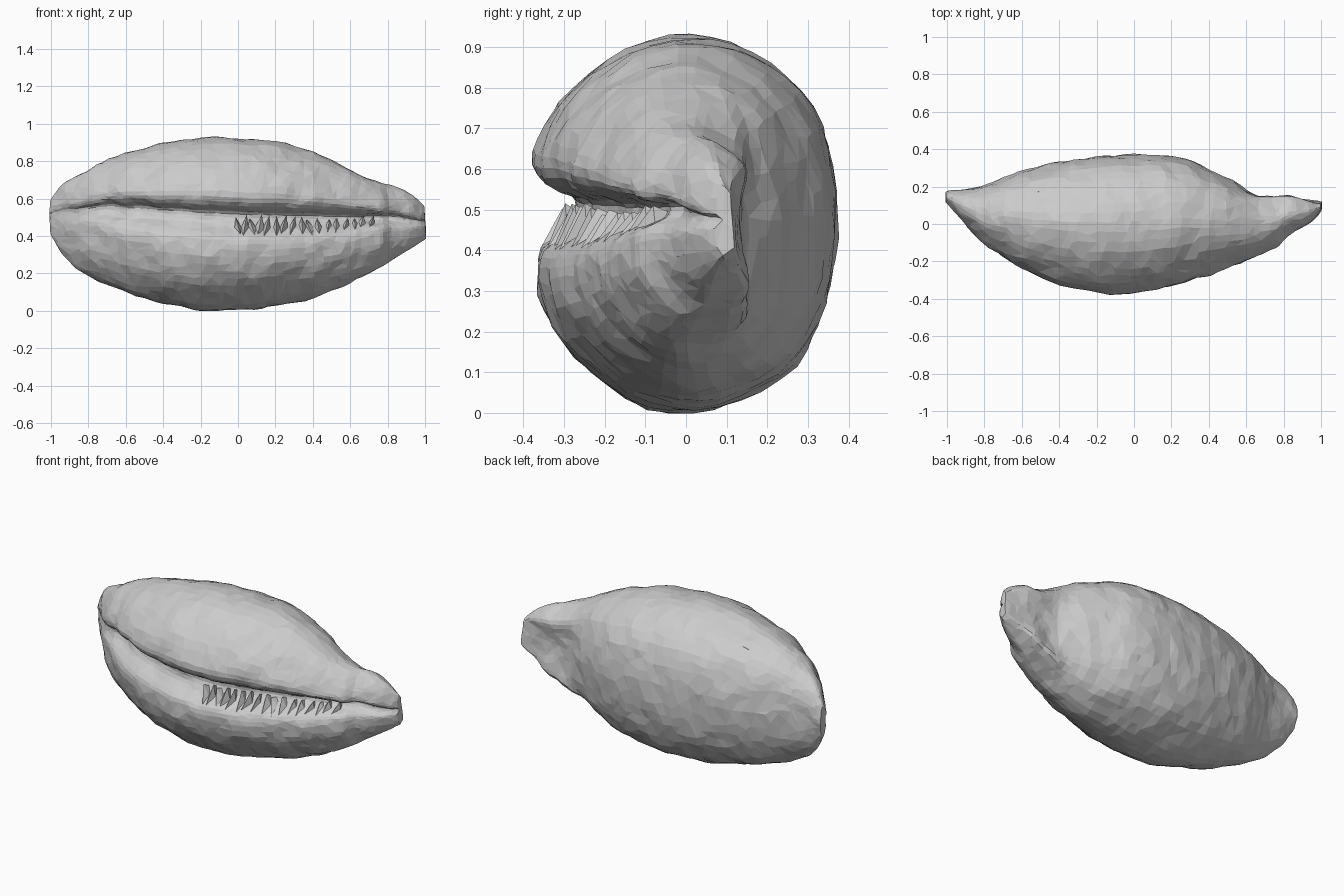
import bpy, bmesh, math, random
from mathutils import Vector

if "Cube" in bpy.data.objects:
    bpy.data.objects.remove(bpy.data.objects["Cube"])

random.seed(4)

# outline of the shell along x: (x, value)
TOP = [(-1, .585), (-.97, .645), (-.92, .695), (-.8, .765), (-.6, .85), (-.4, .9), (-.2, .935), (0, .93),
       (.2, .915), (.4, .86), (.6, .765), (.7, .71), (.8, .672), (.9, .645), (.97, .605), (1, .56)]
BOTTOM = [(-1, .41), (-.97, .33), (-.9, .24), (-.8, .18), (-.6, .09), (-.4, .035), (-.2, -.005), (0, -.002),
          (.2, .02), (.4, .06), (.6, .14), (.8, .25), (.9, .315), (1, .39)]
BACK = [(-1, .165), (-.9, .185), (-.8, .205), (-.6, .285), (-.4, .335), (-.2, .365), (0, .38), (.2, .365),
        (.3, .345), (.4, .295), (.5, .245), (.6, .19), (.67, .155), (.72, .155), (.85, .15), (1, .115)]
FRONT = [(-1, .12), (-.95, .05), (-.9, -.01), (-.8, -.11), (-.6, -.245), (-.4, -.335), (-.2, -.38),
         (0, -.38), (.2, -.34), (.4, -.28), (.6, -.2), (.775, -.125), (.8, -.075), (.93, -.01), (1, .07)]
SLOT_Z = [(-1, .52), (-.7, .55), (-.4, .525), (0, .5), (.5, .495), (.8, .5), (1, .475)]
SLOT_DEPTH = [(-1, .01), (-.85, .03), (-.74, .05), (-.68, .09), (-.3, .11), (.4, .12), (.7, .11),
              (.78, .09), (.82, .05), (1, .02)]

# rounded cross-section from lower lip, under, behind, over, to upper lip
SECTION = [(-.97, -.28), (-.96, -.42), (-.88, -.58), (-.73, -.72), (-.5, -.87), (-.25, -.98), (.05, -1),
           (.35, -.94), (.62, -.82), (.8, -.66), (.92, -.42), (.98, -.2), (1, .07), (.98, .3), (.9, .52),
           (.76, .72), (.55, .86), (.3, .95), (.05, 1), (-.25, .97), (-.52, .86), (-.74, .69), (-.91, .5),
           (-1, .3), (-.96, .19)]


def at(keys, x):
    for (x0, v0), (x1, v1) in zip(keys, keys[1:]):
        if x <= x1:
            return v0 + (v1 - v0) * (x - x0) / (x1 - x0)
    return keys[-1][1]


def slot(x):
    hz = (at(TOP, x) - at(BOTTOM, x)) / 2
    return at(FRONT, x), at(SLOT_DEPTH, x), at(SLOT_Z, x), .08 * hz


def ring(x):
    top, bot, back, front = (at(k, x) for k in (TOP, BOTTOM, BACK, FRONT))
    zc, hz, yc, hy = (top + bot) / 2, (top - bot) / 2, (back + front) / 2, (back - front) / 2
    yf, d, zs, h = slot(x)
    shift = (zs - zc) / hz
    spout = min(1, max(0, (x - .6) / .07))
    pts = []
    for u, v in SECTION:
        if u > .5 and abs(v) < .84:          # nearly flat back of the spout
            u += spout * (min(1, 1 - .14 * (1 - (v / .8) ** 2)) - u)
        v += shift * (1 - abs(v)) * max(0, -u)
        pts.append(Vector((x, yc + u * hy, zc + v * hz)))
    # slot between the lips
    for a, b in ((.5, 1.1), (.95, .8), (1, 0), (.85, -1.1), (.5, -1.9), (.18, -2.8)):
        pts.append(Vector((x, yf + a * d, zs + b * h)))
    return pts


def make(name, bm):
    bmesh.ops.recalc_face_normals(bm, faces=bm.faces)
    me = bpy.data.meshes.new(name)
    bm.to_mesh(me)
    bm.free()
    ob = bpy.data.objects.new(name, me)
    bpy.context.collection.objects.link(ob)
    return ob


# shell body, lofted along x
stations = [-1, -.985, -.96, -.92] + [-.87 + .05 * i for i in range(30)] + \
           [.62, .66, .7, .74, .775, .8, .84, .89, .94, .975, 1]
bm = bmesh.new()
rings = [[bm.verts.new(p) for p in ring(x)] for x in stations]
n = len(rings[0])
for a, b in zip(rings, rings[1:]):
    for i in range(n):
        j = (i + 1) % n
        bm.faces.new((a[i], a[j], b[j], b[i]))
crease = bm.edges.layers.float.new("crease_edge")
for r in (rings[0], rings[-1]):
    cap = bm.faces.new(r)
    for e in cap.edges:
        e[crease] = 1
shell = make("shell_body", bm)
sub = shell.modifiers.new("round", 'SUBSURF')
sub.levels = sub.render_levels = 1

# uneven, irregularly faceted surface
tex = bpy.data.textures.new("bumps", 'CLOUDS')
tex.noise_scale = .12
bump = shell.modifiers.new("bumps", 'DISPLACE')
bump.texture = tex
bump.strength = .028
bump.mid_level = .5
dec = shell.modifiers.new("facets", 'DECIMATE')
dec.ratio = .38

# jagged teeth along the lower lip, towards the spout
bm = bmesh.new()
x = .0
while x < .75:
    yf, d, zs, h = slot(x)
    w = random.uniform(.016, .026)
    foot = zs - 2.6 * h * random.uniform(.9, 1.15)
    tip = zs + random.uniform(-.3, .6) * h
    lean = random.uniform(-.02, .02)
    pts = [(x - w, yf + .7 * d, zs - 1.5 * h), (x + w, yf + .7 * d, zs - 1.5 * h),
           (x - lean, yf + .22 * d, foot), (x + lean, yf + .66 * d, tip),
           (x, yf + 1.15 * d, zs - .5 * h)]
    v = [bm.verts.new(p) for p in pts]
    for f in ((0, 2, 3), (2, 1, 3), (1, 4, 3), (4, 0, 3), (0, 4, 1, 2)):
        bm.faces.new([v[i] for i in f])
    x += random.uniform(.035, .055)
make("aperture_teeth", bm)
